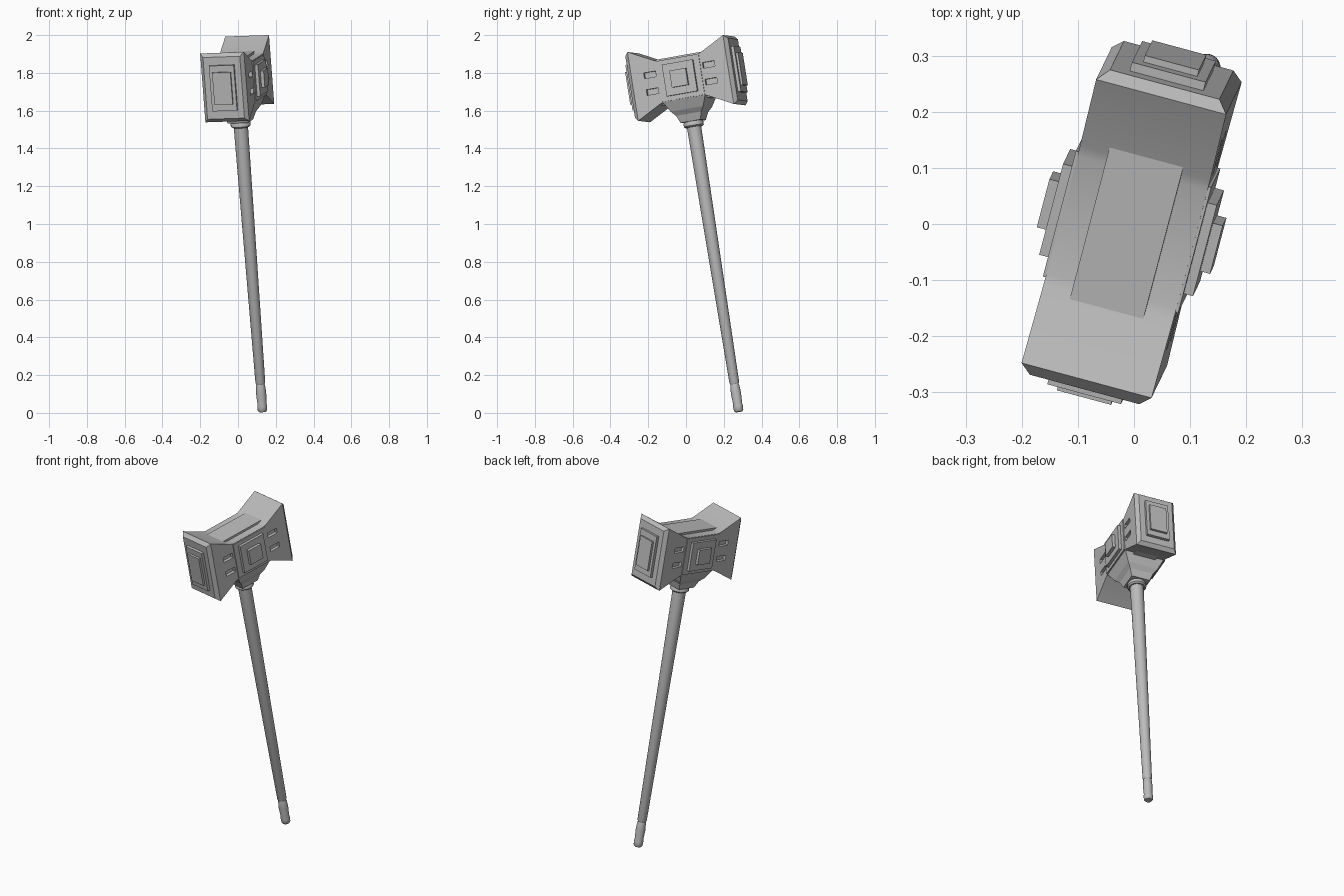
import bpy, bmesh, math
from mathutils import Matrix, Vector

cube = bpy.data.objects.get("Cube")
if cube:
    bpy.data.objects.remove(cube, do_unlink=True)

# One plain grey for everything
grey = bpy.data.materials.new("stone grey")
grey.use_nodes = True
GREY = (0.5, 0.5, 0.5, 1)
grey.diffuse_color = GREY
grey.node_tree.nodes["Principled BSDF"].inputs["Base Color"].default_value = GREY

# Leaning frame: handle foot at the origin, handle along local z, head along local y
up = Vector((-0.075, -0.155, 0.985)).normalized()
side = Vector((0.966, -0.26, 0.033))
side = (side - up * side.dot(up)).normalized()
back = up.cross(side)
FRAME = Matrix.Translation((0.13, 0.28, 0.006)) @ Matrix((side, back, up)).transposed().to_4x4()
HEAD_Z = 1.79


def finish(name, bm, smooth=None):
    bmesh.ops.recalc_face_normals(bm, faces=bm.faces)
    mesh = bpy.data.meshes.new(name)
    bm.to_mesh(mesh)
    bm.free()
    mesh.materials.append(grey)
    ob = bpy.data.objects.new(name, mesh)
    bpy.context.collection.objects.link(ob)
    ob.matrix_world = FRAME
    if smooth:
        bpy.ops.object.select_all(action='DESELECT')
        ob.select_set(True)
        bpy.context.view_layer.objects.active = ob
        bpy.ops.object.shade_smooth_by_angle(angle=math.radians(smooth))
    return ob


def loft(bm, rings):
    """Skin a list of equal-sized rings and cap both ends."""
    rows = [[bm.verts.new(p) for p in ring] for ring in rings]
    n = len(rows[0])
    for a, b in zip(rows, rows[1:]):
        for i in range(n):
            j = (i + 1) % n
            bm.faces.new((a[i], a[j], b[j], b[i]))
    bm.faces.new(rows[0][::-1])
    bm.faces.new(rows[-1])


def add_box(bm, centre, size):
    m = Matrix.Translation(centre) @ Matrix.Diagonal((*size, 1))
    bmesh.ops.create_cube(bm, size=1, matrix=m)


def add_lathe(name, profile, sides):
    bm = bmesh.new()
    turn = [2 * math.pi * i / sides for i in range(sides)]
    loft(bm, [[(r * math.cos(t), r * math.sin(t), z) for t in turn] for r, z in profile])
    return finish(name, bm, 35)


CORNERS = ((-1, -1), (1, -1), (1, 1), (-1, 1))

# Head body: narrow middle flaring to tall ends with bevelled faces
half = [(0.11, 0.12, 0.11), (0.13, 0.12, 0.116), (0.265, 0.12, 0.185), (0.285, 0.101, 0.166)]
sections = [(-y, w, h) for y, w, h in reversed(half)] + half
bm = bmesh.new()
loft(bm, [[(w * a, y, HEAD_Z + h * b) for a, b in CORNERS] for y, w, h in sections])
head = finish("hammer_head", bm, 25)

# Slots cut into both sides of each neck
bm = bmesh.new()
for sx in (-1, 1):
    for sy in (-1, 1):
        for sz in (-1, 1):
            add_box(bm, (sx * 0.12, sy * 0.163, HEAD_Z + sz * 0.045), (0.04, 0.065, 0.03))
cutter = finish("slot_cutter", bm)
cutter.hide_render = True
cutter.hide_viewport = True
cut = head.modifiers.new("slots", 'BOOLEAN')
cut.operation = 'DIFFERENCE'
cut.solver = 'EXACT'
cut.object = cutter

# Middle block, a touch wider than the necks
bm = bmesh.new()
add_box(bm, (0, 0, HEAD_Z), (0.25, 0.235, 0.216))
finish("middle_block", bm)

# Stepped plates on the sides and the striking faces
bm = bmesh.new()
add_box(bm, (0, 0, HEAD_Z), (0.284, 0.17, 0.17))
add_box(bm, (0, 0, HEAD_Z), (0.32, 0.09, 0.09))
finish("side_plates", bm)
bm = bmesh.new()
add_box(bm, (0, 0, HEAD_Z), (0.136, 0.602, 0.244))
add_box(bm, (0, 0, HEAD_Z), (0.1, 0.626, 0.174))
finish("striking_plates", bm)

# Tapered socket below the head
bm = bmesh.new()
socket = ((0.055, 1.56), (0.07, 1.6), (0.09, 1.625), (0.12, 1.685))
loft(bm, [[(r * a, r * b, z) for a, b in CORNERS] for r, z in socket])
finish("socket", bm)

# Collar ring and tapered handle with a grip end
add_lathe("collar", [(0.045, 1.53), (0.053, 1.537), (0.053, 1.553), (0.045, 1.565)], 24)
add_lathe("handle", [(0.019, 0), (0.025, 0.008), (0.026, 0.03), (0.024, 0.045), (0.027, 0.1),
                     (0.024, 0.14), (0.022, 0.148), (0.026, 0.158), (0.038, 1.54)], 24)
